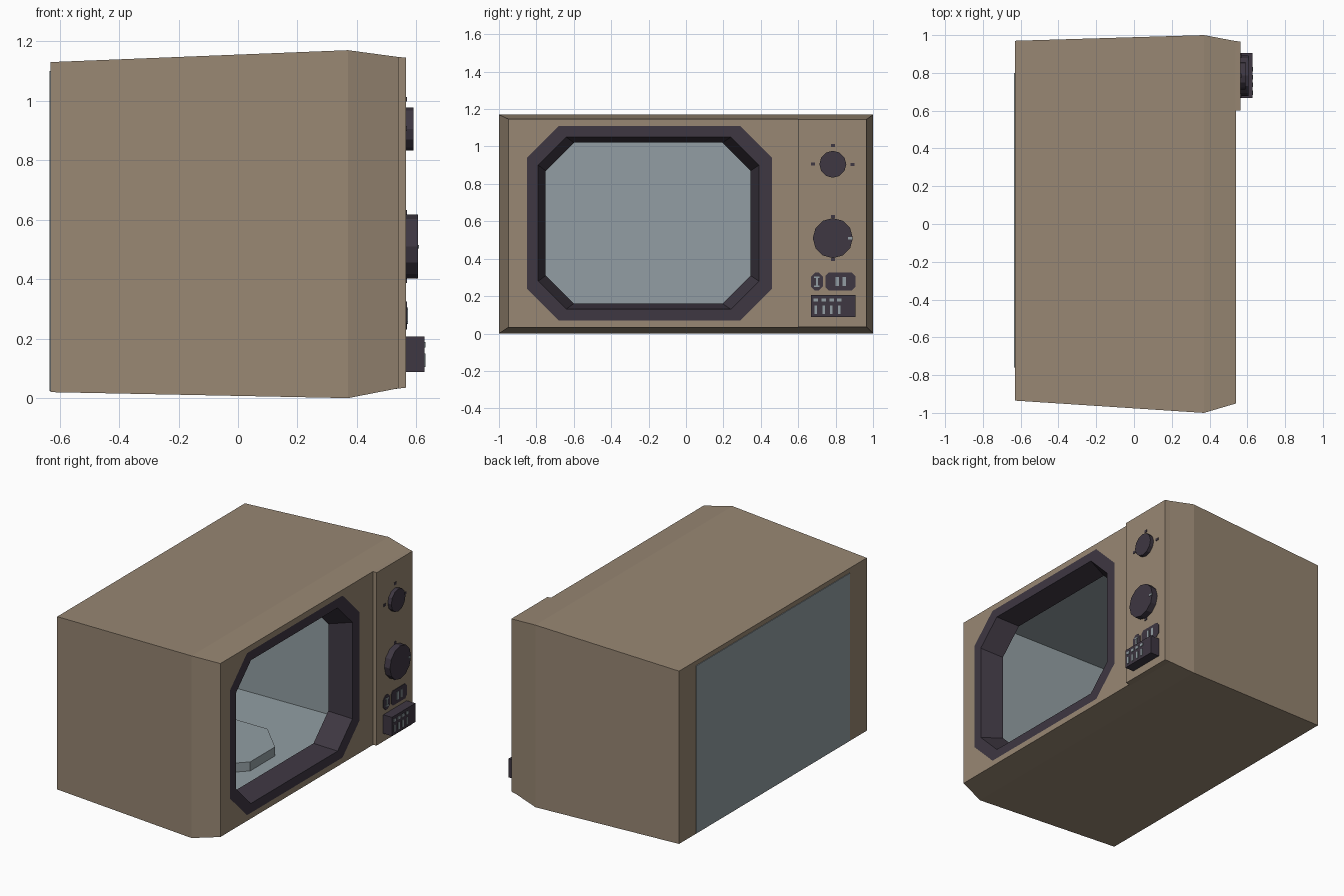
import bpy, bmesh, math
from mathutils import Matrix

if "Cube" in bpy.data.objects:
    bpy.data.objects.remove(bpy.data.objects["Cube"])


def material(name, hexcol):
    def lin(c):
        c /= 255
        return c / 12.92 if c <= 0.04045 else ((c + 0.055) / 1.055) ** 2.4
    m = bpy.data.materials.new(name)
    m.diffuse_color = [lin(int(hexcol[i:i + 2], 16)) for i in (0, 2, 4)] + [1]
    m.use_nodes = True
    m.node_tree.nodes["Principled BSDF"].inputs["Base Color"].default_value = m.diffuse_color
    return m


BROWN = material("warm_brown", "988773")
DARK = material("dark_plum", "3e3742")
GREY = material("pale_blue_grey", "929ea3")
MATS = [BROWN, DARK, GREY]


def finish(name, bm, mats):
    bmesh.ops.recalc_face_normals(bm, faces=bm.faces)
    me = bpy.data.meshes.new(name)
    bm.to_mesh(me)
    bm.free()
    for m in mats:
        me.materials.append(m)
    ob = bpy.data.objects.new(name, me)
    bpy.context.collection.objects.link(ob)
    return ob


def rect(bm, x, y0, y1, z0, z1):
    return [bm.verts.new((x, y, z)) for y, z in ((y0, z0), (y1, z0), (y1, z1), (y0, z1))]


def octagon(bm, x, y0, y1, z0, z1, c):
    pts = ((y0, z0 + c), (y0 + c, z0), (y1 - c, z0), (y1, z0 + c),
           (y1, z1 - c), (y1 - c, z1), (y0 + c, z1), (y0, z1 - c))
    return [bm.verts.new((x, y, z)) for y, z in pts]


def bridge(bm, a, b, mat=0):
    """Join two rings; a rectangle and an octagon join corner to chamfer."""
    def face(*vs):
        bm.faces.new(vs).material_index = mat
    n = len(a)
    if n == len(b):
        for i in range(n):
            face(a[i], a[(i + 1) % n], b[(i + 1) % n], b[i])
    else:
        r, o = (a, b) if n == 4 else (b, a)
        for i in range(4):
            face(r[i], o[2 * i], o[2 * i + 1])
            face(r[i], o[2 * i + 1], o[(2 * i + 2) % 8], r[(i + 1) % 4])


def loft(name, rings, mat):
    bm = bmesh.new()
    rs = [rect(bm, *r) for r in rings]
    for a, b in zip(rs, rs[1:]):
        bridge(bm, a, b)
    bm.faces.new(rs[0])
    bm.faces.new(rs[-1])
    return finish(name, bm, [mat])


def block(name, x0, x1, y0, y1, z0, z1, mat):
    return loft(name, [(x0, y0, y1, z0, z1), (x1, y0, y1, z0, z1)], mat)


def disc(name, axis, sides, r, depth, centre, mat):
    bm = bmesh.new()
    rot = Matrix.Rotation(math.pi / 2, 4, 'Y') if axis == 'X' else Matrix.Rotation(math.pi / 8, 4, 'Z')
    bmesh.ops.create_cone(bm, cap_ends=True, segments=sides, radius1=r, radius2=r,
                          depth=depth, matrix=Matrix.Translation(centre) @ rot)
    return finish(name, bm, [mat])


# Oven shell: cabinet, dark window frame, sloped recess and cooking cavity
bm = bmesh.new()
back = rect(bm, -.63, -.935, .97, .02, 1.13)
mid = rect(bm, .37, -1, 1, 0, 1.17)
front = rect(bm, .54, -.95, .968, .033, 1.147)
frame = octagon(bm, .54, -.85, .46, .07, 1.11, .17)
hole = octagon(bm, .54, -.79, .39, .13, 1.05, .15)
inner = octagon(bm, .40, -.75, .345, .16, 1.02, .15)
cav_front = rect(bm, .395, -.79, .78, .045, 1.10)
cav_back = rect(bm, -.62, -.76, .76, .045, 1.095)
stages = [(back, mid, 0), (mid, front, 0), (front, frame, 0), (frame, hole, 1),
          (hole, inner, 1), (inner, cav_front, 2), (cav_front, cav_back, 2)]
for a, b, m in stages:
    bridge(bm, a, b, m)
bm.faces.new(back)
bm.faces.new(cav_back).material_index = 2
finish("oven_shell", bm, MATS)

# Grey panel on the back and octagonal plate inside
block("back_panel", -.634, -.629, -.76, .80, .024, 1.10, GREY)
disc("turntable", 'Z', 8, .33, .06, (-.13, 0, .073), GREY)

# Raised control panel
loft("control_panel", [(.53, .60, .97, .031, 1.148), (.565, .60, .965, .035, 1.145)], BROWN)
P = .565

# Knobs with tick marks
disc("small_knob", 'X', 12, .072, .03, (P + .01, .785, .905), DARK)
disc("large_knob", 'X', 12, .107, .045, (P + .0175, .785, .51), DARK)
block("knob_pointer", .60, .608, .865, .89, .503, .515, GREY)
for i, (y, z) in enumerate([(.785, 1.005), (.68, .907), (.89, .903), (.785, .625), (.785, .395)]):
    block(f"tick_mark_{i}", P - .002, P + .003, y - .011, y + .011, z - .008, z + .008, DARK)

# Two chamfered indicator plates with grey marks
for name, y0, y1, c in (("indicator_small", .667, .733, .022), ("indicator_wide", .745, .905, .018)):
    bm = bmesh.new()
    a = octagon(bm, P - .002, y0, y1, .23, .325, c)
    b = octagon(bm, P + .003, y0, y1, .23, .325, c)
    bridge(bm, a, b)
    bm.faces.new(a)
    bm.faces.new(b)
    finish(name, bm, [DARK])
marks = [(.685, .715, .296, .304), (.685, .715, .25, .258), (.695, .705, .258, .296),
         (.80, .818, .253, .303), (.838, .856, .253, .303)]
for i, m in enumerate(marks):
    block(f"indicator_mark_{i}", P, P + .006, *m, GREY)

# Push button with plain grey dashes
block("push_button", P - .005, .627, .667, .905, .087, .207, DARK)
for i in range(4):
    y = .682 + i * .042
    block(f"button_dash_upper_{i}", .62, .63, y, y + .024, .17, .188, GREY)
    block(f"button_dash_lower_{i}", .62, .63, y + .005, y + .018, .105, .15, GREY)
